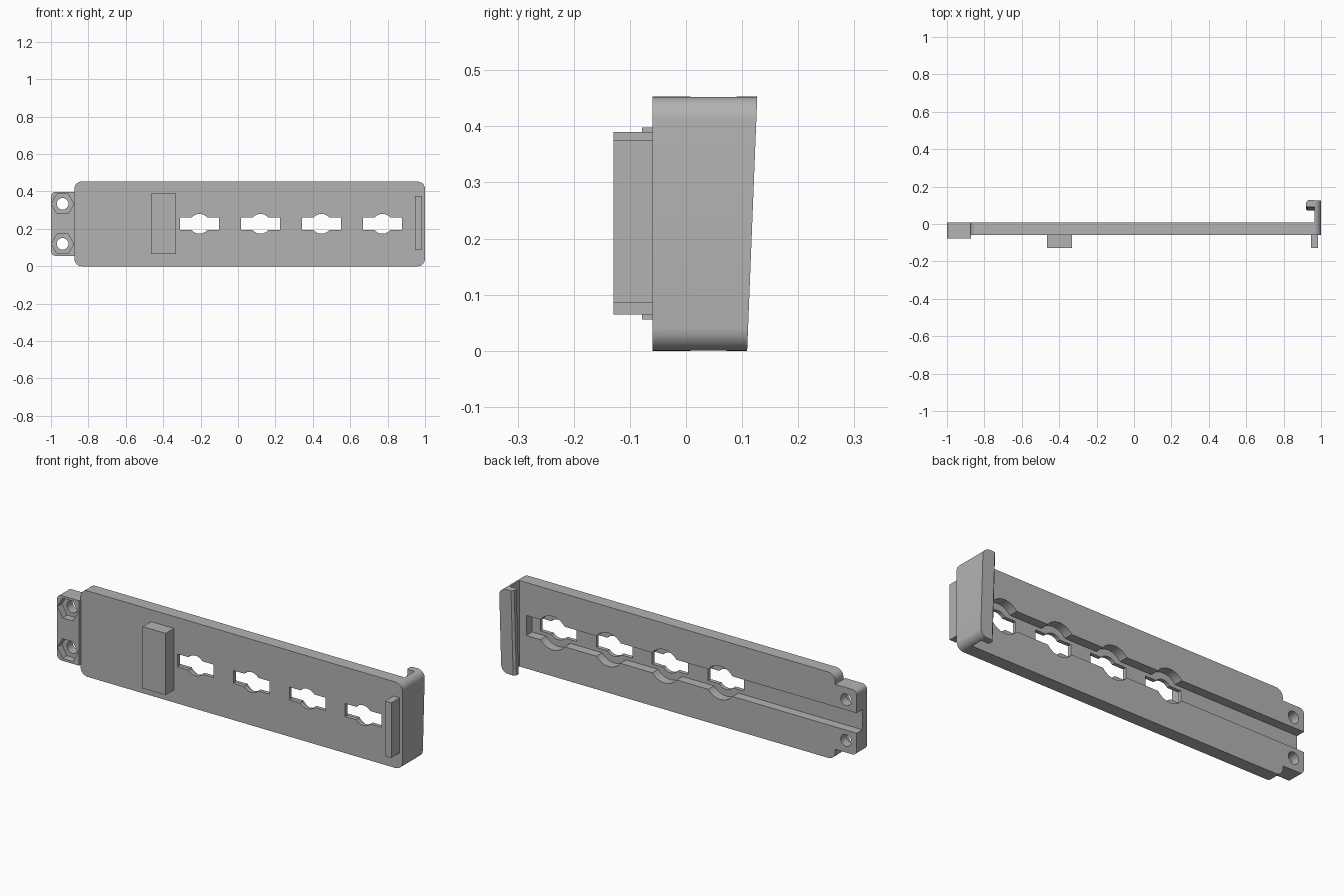
import bpy
import math

cube = bpy.data.objects.get("Cube")
if cube:
    bpy.data.objects.remove(cube)

grey = bpy.data.materials.new("matte grey")
grey.use_nodes = True
grey.diffuse_color = (0.45, 0.45, 0.45, 1)
grey.node_tree.nodes["Principled BSDF"].inputs["Base Color"].default_value = grey.diffuse_color

FRONT, BACK, HOOK = -0.06, 0.008, 0.127   # depth levels along y
HEIGHT, MID = 0.453, 0.227
SLOTS = [-0.206 + 0.326 * i for i in range(4)]


def prism(name, outline, a, b, axis="Y"):
    """Extrude a 2D outline from a to b; (x, z) outline along y, or (x, y) along z."""
    place = (lambda p, d: (p[0], d, p[1])) if axis == "Y" else (lambda p, d: (p[0], p[1], d))
    n = len(outline)
    verts = [place(p, d) for d in (a, b) for p in outline]
    faces = [tuple(range(n)), tuple(reversed(range(n, 2 * n)))]
    faces += [(i, i + n, (i + 1) % n + n, (i + 1) % n) for i in range(n)]
    if axis == "Z":
        faces = [tuple(reversed(f)) for f in faces]
    mesh = bpy.data.meshes.new(name)
    mesh.from_pydata(verts, [], faces)
    mesh.materials.append(grey)
    obj = bpy.data.objects.new(name, mesh)
    bpy.context.collection.objects.link(obj)
    return obj


def rect(x0, x1, z0, z1):
    return [(x0, z0), (x1, z0), (x1, z1), (x0, z1)]


def rounded(x0, x1, z0, z1, r_left, r_right):
    """Rectangle outline with rounded corners; a zero radius keeps the corner square."""
    pts = []
    corners = [(x0, z0, r_left, 180), (x1, z0, r_right, 270), (x1, z1, r_right, 0), (x0, z1, r_left, 90)]
    for x, z, r, start in corners:
        if r == 0:
            pts.append((x, z))
            continue
        cx = x + r if x == x0 else x - r
        cz = z + r if z == z0 else z - r
        for i in range(9):
            a = math.radians(start + i * 90 / 8)
            pts.append((cx + r * math.cos(a), cz + r * math.sin(a)))
    return pts


def ngon(x, z, r, n):
    return [(x + r * math.cos(math.tau * i / n), z + r * math.sin(math.tau * i / n)) for i in range(n)]


def boolean(obj, other, operation="DIFFERENCE"):
    """Apply a boolean and remove the helper."""
    mod = obj.modifiers.new("bool", "BOOLEAN")
    mod.operation, mod.solver, mod.object = operation, "EXACT", other
    bpy.context.view_layer.objects.active = obj
    bpy.ops.object.modifier_apply(modifier=mod.name)
    bpy.data.objects.remove(other)


def slant(obj, above):
    """Lean everything behind a depth level forward towards the bottom."""
    for v in obj.data.vertices:
        if v.co.y > above:
            v.co.y -= 0.018 * (1 - v.co.z / HEIGHT)


# Main plate with the hooked end wall
plate = prism("plate", rounded(-0.875, 1, 0, HEIGHT, 0.04, 0.04), FRONT, HOOK)
slant(plate, 0)
hollow = [(-1.1, BACK), (0.965, BACK), (0.965, 0.09), (0.926, 0.09),
          (0.92, 0.096), (0.92, 0.116), (0.932, 0.128), (0.932, 0.3), (-1.1, 0.3)]
cutter = prism("hollow_cutter", hollow, -0.1, 0.6, "Z")
slant(cutter, 0.05)
boolean(plate, cutter)

# Mounting tab
tab = prism("mounting_tab", rounded(-1, -0.872, 0.056, 0.398, 0.025, 0), -0.078, BACK)
boolean(plate, tab, "UNION")

# Long channel in the back, open at the tab end, with a round widening at each slot
FLOOR = -0.04
boolean(plate, prism("channel_cutter", rect(-1.1, 0.925, MID - 0.053, MID + 0.053), FLOOR, 0.05))
for x in SLOTS:
    boolean(plate, prism("widening_cutter", ngon(x, MID, 0.088, 48), FLOOR, 0.05))
    boolean(plate, prism("slot_cutter", rect(x - 0.105, x + 0.105, MID - 0.034, MID + 0.034), -0.2, 0.05))
    boolean(plate, prism("slot_round_cutter", ngon(x, MID, 0.053, 48), -0.2, 0.05))

# Screw holes with hexagonal nut recesses
for z in (0.12, 0.334):
    boolean(plate, prism("nut_cutter", ngon(-0.938, z, 0.06, 6), -0.2, -0.04))
    boolean(plate, prism("screw_cutter", ngon(-0.938, z, 0.031, 32), -0.2, 0.05))

# Raised blocks on the front
blocks = [prism("wide_block", rect(-0.465, -0.332, 0.065, 0.39), -0.129, FRONT),
          prism("narrow_block", rect(0.947, 0.984, 0.086, 0.376), -0.129, FRONT)]

bpy.ops.object.select_all(action="DESELECT")
plate.select_set(True)
bpy.context.view_layer.objects.active = plate
bpy.ops.object.shade_smooth_by_angle(angle=math.radians(30))
